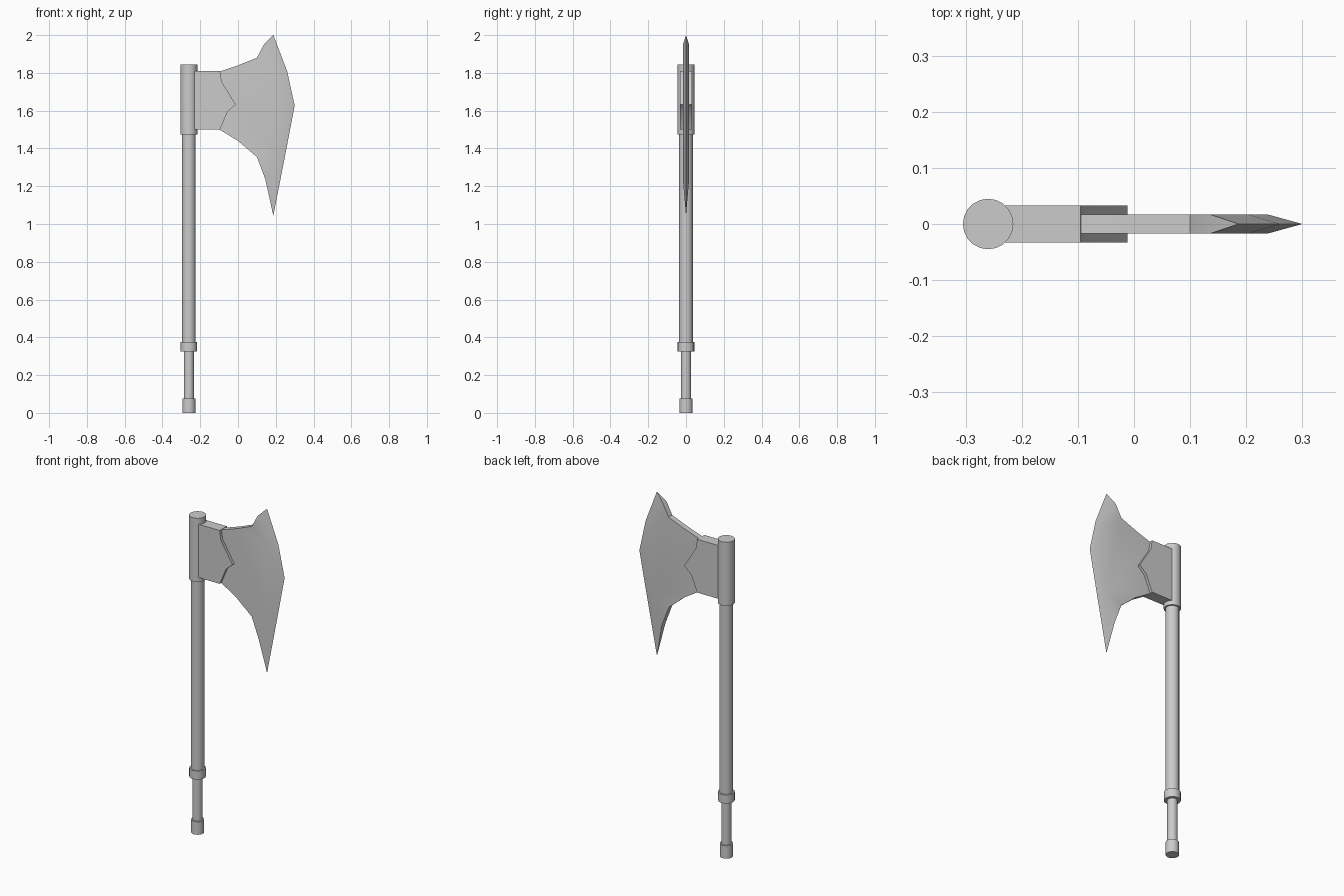
import bpy, bmesh, math

if "Cube" in bpy.data.objects:
    bpy.data.objects.remove(bpy.data.objects["Cube"])

AXIS_X = -0.26


def finish(obj, angle=30):
    bpy.ops.object.select_all(action='DESELECT')
    obj.select_set(True)
    bpy.context.view_layer.objects.active = obj
    bpy.ops.object.shade_smooth_by_angle(angle=math.radians(angle))


def rod(name, radius, z0, z1, sides=20):
    bpy.ops.mesh.primitive_cylinder_add(vertices=sides, radius=radius, depth=z1 - z0,
                                        location=(AXIS_X, 0, (z0 + z1) / 2))
    bpy.context.object.name = name
    finish(bpy.context.object)


def mesh_object(name, bm):
    bmesh.ops.recalc_face_normals(bm, faces=bm.faces)
    mesh = bpy.data.meshes.new(name)
    bm.to_mesh(mesh)
    bm.free()
    obj = bpy.data.objects.new(name, mesh)
    bpy.context.collection.objects.link(obj)
    finish(obj)


# Handle parts, bottom to top
rod("pommel", 0.035, 0.0, 0.075)
rod("grip", 0.027, 0.07, 0.33)
rod("grip_ring", 0.044, 0.325, 0.375)
rod("shaft", 0.036, 0.37, 1.48)
rod("head_socket", 0.045, 1.475, 1.845)

# Thick cheek plate clasping the blade, with a pointed front edge
bm = bmesh.new()
profile = [(-0.25, 1.5), (-0.095, 1.5), (-0.055, 1.595), (-0.012, 1.633),
           (-0.087, 1.755), (-0.095, 1.81), (-0.25, 1.81)]
face = bm.faces.new([bm.verts.new((x, -0.033, z)) for x, z in profile])
ext = bmesh.ops.extrude_face_region(bm, geom=[face])["geom"]
bmesh.ops.translate(bm, vec=(0, 0.066, 0),
                    verts=[v for v in ext if isinstance(v, bmesh.types.BMVert)])
mesh_object("cheek_plate", bm)

# Blade: flat body, then a bevel running out to a sharp edge
T = 0.0165
inner = [(0.137, 1.95), (0.205, 1.80), (0.24, 1.627), (0.2, 1.4), (0.145, 1.235)]
edge = [(0.187, 2.0), (0.26, 1.81), (0.30, 1.627), (0.245, 1.34), (0.187, 1.044)]
back = [(0.1, 1.355), (0.0, 1.44), (-0.095, 1.498), (-0.13, 1.51),
        (-0.13, 1.80), (-0.095, 1.808), (0.0, 1.84), (0.1, 1.88)]
bm = bmesh.new()
tip = [bm.verts.new((x, 0, z)) for x, z in edge]
rims = []
for y in (-T, T):
    rim = [bm.verts.new((x, y, z)) for x, z in inner + back]
    bm.faces.new(rim)
    for i in range(len(edge) - 1):
        bm.faces.new((rim[i], rim[i + 1], tip[i + 1], tip[i]))
    rims.append(rim)
a, b = rims
n, last = len(a), len(inner) - 1
for i in range(last, n):
    j = (i + 1) % n
    bm.faces.new((a[i], a[j], b[j], b[i]))
bm.faces.new((a[0], b[0], tip[0]))
bm.faces.new((a[last], b[last], tip[last]))
mesh_object("blade", bm)
